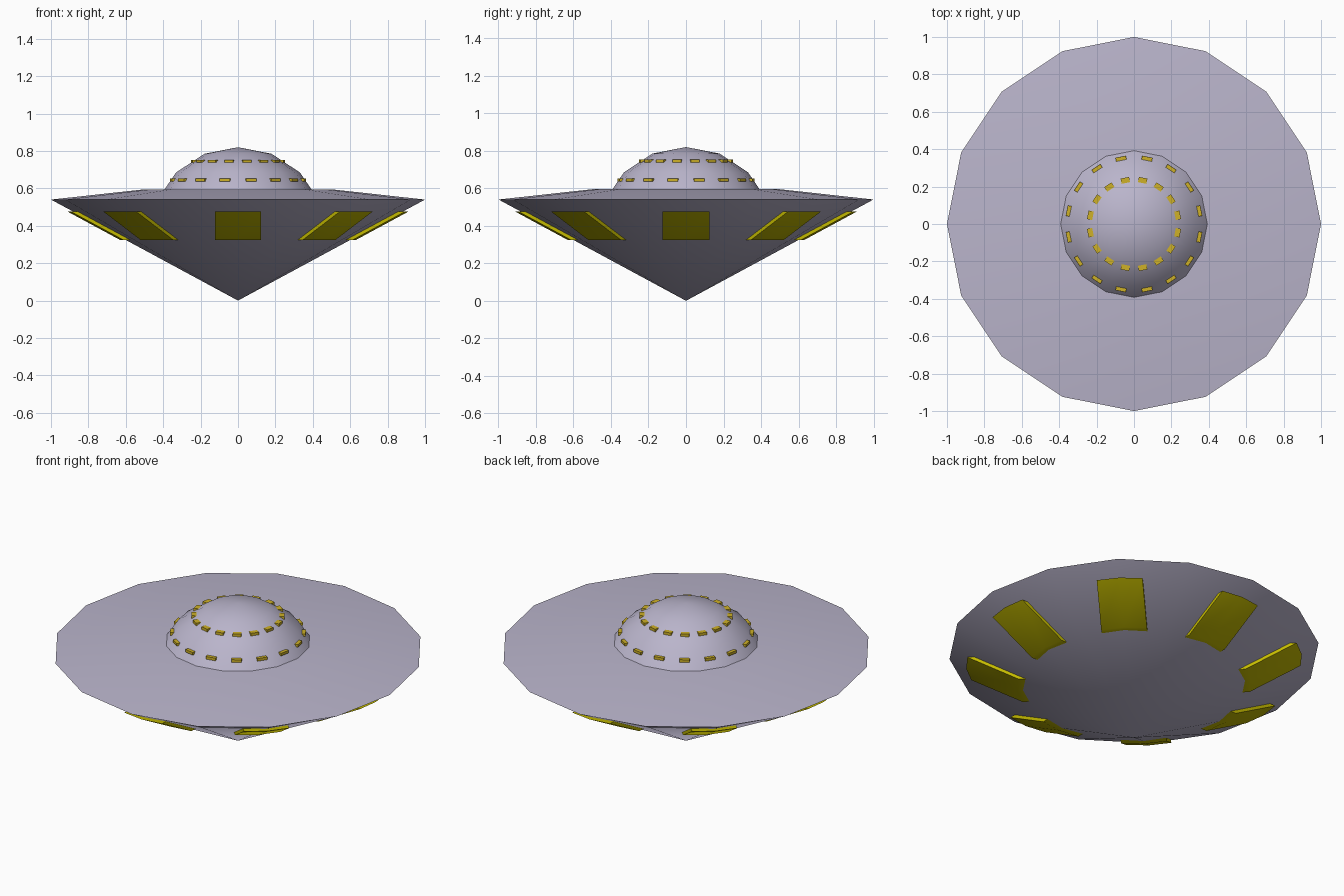
import bpy, bmesh
from math import sin, cos, pi, radians
from mathutils import Matrix, Vector

SIDES = 16
cube = bpy.data.objects.get("Cube")
if cube:
    bpy.data.objects.remove(cube, do_unlink=True)


def material(name, rgb):
    mat = bpy.data.materials.new(name)
    mat.use_nodes = True
    mat.diffuse_color = (*rgb, 1)
    mat.node_tree.nodes["Principled BSDF"].inputs["Base Color"].default_value = (*rgb, 1)
    return mat


metal = material("lavender grey metal", (0.49, 0.46, 0.6))
window_yellow = material("olive yellow", (0.55, 0.49, 0.0))
light_yellow = material("warm yellow", (0.62, 0.44, 0.02))


def finish(name, bm, mat, smooth=True):
    bmesh.ops.recalc_face_normals(bm, faces=bm.faces)
    mesh = bpy.data.meshes.new(name)
    bm.to_mesh(mesh)
    bm.free()
    mesh.materials.append(mat)
    obj = bpy.data.objects.new(name, mesh)
    bpy.context.collection.objects.link(obj)
    if smooth:
        bpy.ops.object.select_all(action="DESELECT")
        obj.select_set(True)
        bpy.context.view_layer.objects.active = obj
        bpy.ops.object.shade_smooth_by_angle(angle=radians(30))
    return obj


def revolve(name, profile, mat):
    """Turn a (radius, height) profile around z into a faceted shell."""
    bm = bmesh.new()
    verts = [bm.verts.new((r, 0, z)) for r, z in profile]
    edges = [bm.edges.new(pair) for pair in zip(verts, verts[1:])]
    bmesh.ops.spin(bm, geom=verts + edges, axis=(0, 0, 1), cent=(0, 0, 0),
                   angle=2 * pi, steps=SIDES, use_merge=True)
    bmesh.ops.remove_doubles(bm, verts=bm.verts, dist=0.0005)
    return finish(name, bm, mat)


# Hull: deep cone below, shallow truncated cone above
RIM_Z = 0.54
revolve("saucer_hull", [(0, 0), (1, RIM_Z), (0.5, 0.595), (0, 0.595)], metal)

# Dome: upper part of a sphere, sunk into the hull
dome = [(0.468 * sin(i * pi / 8), 0.36 + 0.46 * cos(i * pi / 8)) for i in range(4)]
revolve("dome", dome, metal)

# Hull windows: eight plates folded over every second edge of the cone
bm = bmesh.new()
fold = math_fold = sin(pi / SIDES) / cos(pi / SIDES)
for k in range(8):
    turn = Matrix.Rotation(k * pi / 4, 4, "Z")
    rows = []
    for z in (0.325, 0.475):
        for offset in (-0.03, 0.03):
            r = z / RIM_Z + offset
            rows.append([bm.verts.new(turn @ Vector((r - abs(y) * fold * 0.7, y, z)))
                         for y in (-0.124, 0, 0.124)])
    low_in, low_out, top_in, top_out = rows
    loop = [low_in, low_out, top_out, top_in]
    for a, b in zip(loop, loop[1:] + loop[:1]):
        for i in range(2):
            bm.faces.new((a[i], a[i + 1], b[i + 1], b[i]))
    for i in (0, 2):
        bm.faces.new([row[i] for row in loop])
finish("hull_windows", bm, window_yellow)


# Dome lights: two rings of small blocks, one per facet
def light_ring(name, outer, z, width):
    bm = bmesh.new()
    depth = 0.05
    for k in range(SIDES):
        place = (Matrix.Rotation((k + 0.5) * 2 * pi / SIDES, 4, "Z")
                 @ Matrix.Translation((outer - depth / 2, 0, z))
                 @ Matrix.Diagonal((depth, width, 0.016, 1)))
        bmesh.ops.create_cube(bm, size=1, matrix=place)
    finish(name, bm, light_yellow, smooth=False)


light_ring("lower_dome_lights", 0.366, 0.645, 0.056)
light_ring("upper_dome_lights", 0.252, 0.745, 0.046)
